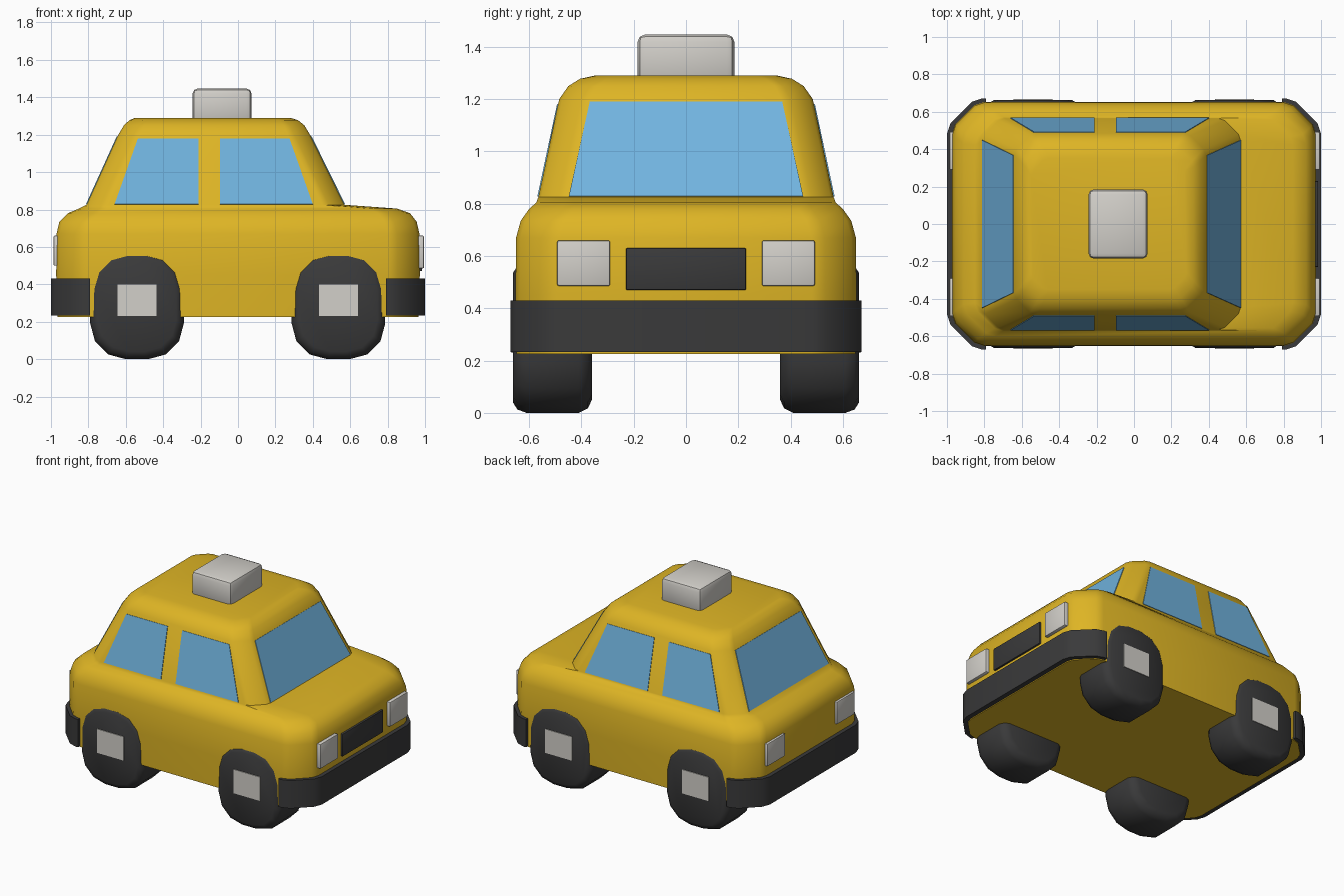
import bpy, bmesh, math
from mathutils import Vector

if "Cube" in bpy.data.objects:
    bpy.data.objects.remove(bpy.data.objects["Cube"])


def material(name, rgb):
    m = bpy.data.materials.new(name)
    m.diffuse_color = (*rgb, 1)
    m.use_nodes = True
    m.node_tree.nodes["Principled BSDF"].inputs["Base Color"].default_value = m.diffuse_color
    return m


YELLOW = material("yellow_paint", (0.73, 0.46, 0.018))
DARK = material("dark_rubber", (0.042, 0.042, 0.043))
GLASS = material("blue_glass", (0.165, 0.456, 0.74))
LIGHT = material("light_grey", (0.65, 0.63, 0.59))


def finish(bm, name, mat, angle=38):
    bmesh.ops.recalc_face_normals(bm, faces=bm.faces)
    me = bpy.data.meshes.new(name)
    bm.to_mesh(me)
    bm.free()
    me.materials.append(mat)
    me.shade_smooth()
    me.set_sharp_from_angle(angle=math.radians(angle))
    ob = bpy.data.objects.new(name, me)
    bpy.context.collection.objects.link(ob)
    return ob


def loft(rings, name, mat, angle=38):
    """Skin a list of equal-length point rings and cap both ends."""
    bm = bmesh.new()
    rows = [[bm.verts.new(p) for p in r] for r in rings]
    n = len(rows[0])
    for a, b in zip(rows, rows[1:]):
        for i in range(n):
            j = (i + 1) % n
            bm.faces.new((a[i], a[j], b[j], b[i]))
    bm.faces.new(rows[0][::-1])
    bm.faces.new(rows[-1])
    return finish(bm, name, mat, angle)


CHAMFER = [(0, 1), (.1, .7), (.7, .1), (1, 0)]
ROUND = [(0, 1), (.134, .5), (.5, .134), (1, 0)]


def outline(x0, x1, y0, y1, c, corner):
    """Rectangle with cut corners, counter-clockwise."""
    pts = []
    for cx, cy, sx, sy, rev in ((x1, y1, -1, -1, 0), (x0, y1, 1, -1, 1),
                                (x0, y0, 1, 1, 0), (x1, y0, -1, 1, 1)):
        k = corner[::-1] if rev else corner
        pts += [(cx + sx * c * u, cy + sy * c * v) for u, v in k]
    return pts


def box(name, mat, x0, x1, y0, y1, z0, z1, bevel=0.0):
    bm = bmesh.new()
    bmesh.ops.create_cube(bm, size=1)
    for v in bm.verts:
        v.co = ((x0 + x1) / 2 + v.co.x * (x1 - x0),
                (y0 + y1) / 2 + v.co.y * (y1 - y0),
                (z0 + z1) / 2 + v.co.z * (z1 - z0))
    if bevel:
        bmesh.ops.bevel(bm, geom=bm.edges[:], offset=bevel, segments=2,
                        profile=0.5, affect='EDGES')
    return finish(bm, name, mat)


# Body and cabin in one skin: z, rear x, front x, half width, corner cut
BASE = (.825, -.81, .57, .565, .12)
TOP = (1.20, -.64, .385, .485, .12)
levels = [(.226, -.965, .965, .648, .17), (.45, -.972, .972, .652, .17),
          (.67, -.97, .97, .65, .17), (.735, -.955, .955, .632, .17),
          (.78, -.91, .92, .60, .17), (.805, -.85, .85, .572, .15),
          BASE, TOP, (1.25, -.61, .355, .45, .11), (1.278, -.58, .32, .405, .10),
          (1.29, -.55, .28, .35, .09)]
loft([[(x, y, z) for x, y in outline(x0, x1, -h, h, c, CHAMFER)]
      for z, x0, x1, h, c in levels], "car_body", YELLOW)


def cabin(z, k):
    """Cabin rear x (1), front x (2) or half width (3) at height z."""
    t = (z - BASE[0]) / (TOP[0] - BASE[0])
    return BASE[k] + t * (TOP[k] - BASE[k])


def plate(name, pts, outward):
    """Thin glass plate through four points."""
    p = [Vector(q) for q in pts]
    n = (p[1] - p[0]).cross(p[2] - p[0]).normalized()
    if n.dot(Vector(outward)) < 0:
        n.negate()
    loft([[q - n * .003 for q in p], [q + n * .004 for q in p]], name, GLASS)


# Front and rear windows
ZB, ZT = .828, 1.19
for name, k, s in (("windshield", 2, 1), ("rear_window", 1, -1)):
    plate(name, [(cabin(ZB, k), -.448, ZB), (cabin(ZB, k), .448, ZB),
                 (cabin(ZT, k), .368, ZT), (cabin(ZT, k), -.368, ZT)], (s, 0, 0))

# Side windows
for side, s in (("right", -1), ("left", 1)):
    for name, b0, b1, t1, t0 in (("rear", -.66, -.21, -.21, -.535),
                                 ("front", -.095, .40, .275, -.095)):
        yb, yt = s * cabin(ZB, 3), s * cabin(1.18, 3)
        plate(f"{side}_{name}_side_window",
              [(b0, yb, ZB), (b1, yb, ZB), (t1, yt, 1.18), (t0, yt, 1.18)], (0, s, 0))

# Bumpers wrapping round both ends
for name, s in (("front_bumper", 1), ("rear_bumper", -1)):
    plan = outline(.4, 1.0, -.672, .672, .19, CHAMFER)
    plan = [(s * max(x, .79), y) for x, y in plan if x > .75]
    top = plan[:4]
    low = plan[-4:]
    ring = [(s * .79, .672)] + top[::-1] + low[::-1] + [(s * .79, -.672)]
    loft([[(x, y, z) for x, y in ring] for z in (.232, .43)], name, DARK)

# Wheels with square hub plates
for end, cx in (("rear", -.54), ("front", .537)):
    for side, s in (("right", -1), ("left", 1)):
        rings = []
        for y, d in ((.36, .05), (.375, .018), (.41, 0), (.61, 0), (.645, .013), (.662, .04)):
            rings.append([(x, s * y, z) for x, z in
                          outline(cx - .25 + d, cx + .25 - d, d, .575 - d, .19 - d * .5, ROUND)])
        loft(rings, f"{end}_{side}_wheel", DARK, 40)
        y0, y1 = sorted((s * .655, s * .667))
        box(f"{end}_{side}_hub", LIGHT, cx - .105, cx + .105, y0, y1, .23, .40)

# Head lights, tail lights and grille
for side, s in (("right", -1), ("left", 1)):
    y0, y1 = sorted((s * .29, s * .493))
    box(f"{side}_head_light", LIGHT, .94, .995, y0, y1, .485, .66, .008)
    box(f"{side}_tail_light", LIGHT, -.986, -.94, y0, y1, .50, .66, .006)
box("grille", DARK, .94, .985, -.23, .23, .47, .63, .005)

# Roof sign
box("roof_sign", LIGHT, -.243, .073, -.185, .185, 1.26, 1.447, .028)
